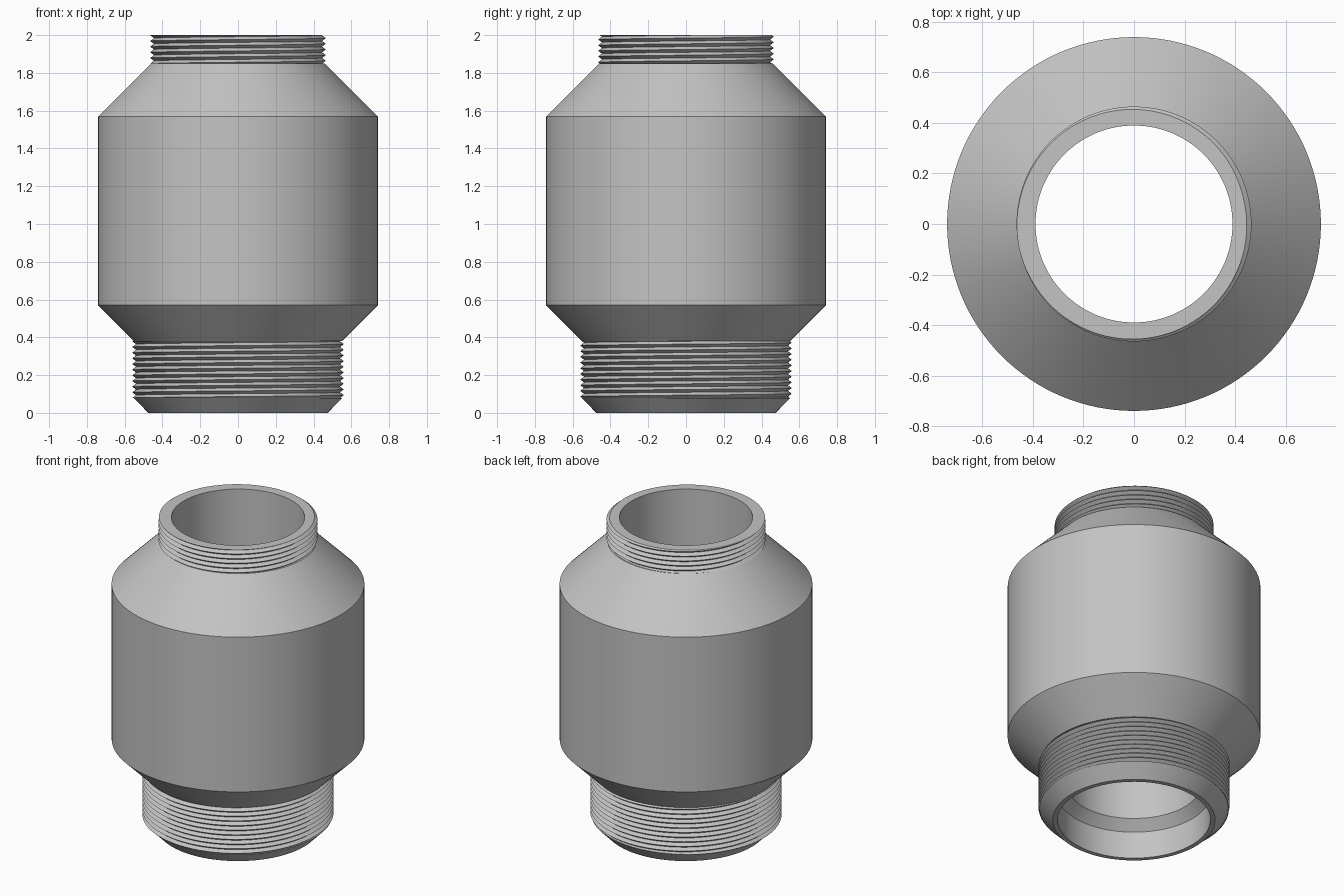
import bpy, bmesh, math

SEG = 128
PITCH = 0.03
BORE = 0.39

old = bpy.data.objects.get("Cube")
if old:
    bpy.data.objects.remove(old, do_unlink=True)

grey = bpy.data.materials.new("plain grey")
grey.use_nodes = True
colour = (0.55, 0.55, 0.55, 1)
grey.diffuse_color = colour
grey.node_tree.nodes["Principled BSDF"].inputs["Base Color"].default_value = colour


def finish(bm, name):
    bmesh.ops.recalc_face_normals(bm, faces=bm.faces[:])
    mesh = bpy.data.meshes.new(name)
    bm.to_mesh(mesh)
    bm.free()
    mesh.materials.append(grey)
    obj = bpy.data.objects.new(name, mesh)
    bpy.context.collection.objects.link(obj)
    bpy.ops.object.select_all(action="DESELECT")
    obj.select_set(True)
    bpy.context.view_layer.objects.active = obj
    bpy.ops.object.shade_smooth_by_angle(angle=math.radians(25))
    return obj


def point(bm, r, i, z):
    a = 2 * math.pi * i / SEG
    return bm.verts.new((r * math.cos(a), r * math.sin(a), z))


def lathe(name, profile):
    bm = bmesh.new()
    rings = [[point(bm, r, i, z) for i in range(SEG)] for r, z in profile]
    for a, b in zip(rings, rings[1:]):
        for i in range(SEG):
            j = (i + 1) % SEG
            bm.faces.new((a[i], a[j], b[j], b[i]))
    return finish(bm, name)


def thread(name, root, crest, low, high, low_cap, high_cap):
    """Right-hand V thread, cut flat at both ends and capped inward."""
    bm = bmesh.new()
    count = SEG * (round((high - low) / PITCH) + 4)
    start = low - 2 * PITCH
    roots = [point(bm, root, i, start + PITCH * i / SEG) for i in range(count + SEG)]
    crests = [point(bm, crest, i, start + PITCH * (i / SEG + 0.5)) for i in range(count)]
    for i in range(count - 1):
        bm.faces.new((roots[i], roots[i + 1], crests[i + 1], crests[i]))
        bm.faces.new((crests[i], crests[i + 1], roots[i + 1 + SEG], roots[i + SEG]))
    for z, up, cap in ((low, -1, low_cap), (high, 1, high_cap)):
        cut = bmesh.ops.bisect_plane(
            bm, geom=bm.verts[:] + bm.edges[:] + bm.faces[:], dist=1e-6,
            plane_co=(0, 0, z), plane_no=(0, 0, up), clear_outer=True)
        edges = [e for e in cut["geom_cut"] if isinstance(e, bmesh.types.BMEdge)]
        new = bmesh.ops.extrude_edge_only(bm, edges=edges)["geom"]
        for v in new:
            if isinstance(v, bmesh.types.BMVert):
                k = cap / v.co.xy.length
                v.co.x *= k
                v.co.y *= k
    return finish(bm, name)


# Hollow body with stepped bore; the upper rim is closed by the thread cap
lathe("body", [
    (BORE, 2.0), (BORE, 0.235), (0.447, 0.175), (0.447, 0),
    (0.475, 0), (0.553, 0.08), (0.537, 0.08), (0.537, 0.38),
    (0.55, 0.38), (0.74, 0.57), (0.74, 1.57), (0.46, 1.85),
    (0.442, 1.85), (0.442, 1.99)])

# Threaded ends
thread("lower_thread", 0.54, 0.56, 0.079, 0.381, 0.53, 0.53)
thread("upper_thread", 0.445, 0.465, 1.849, 2.0, 0.44, BORE)
